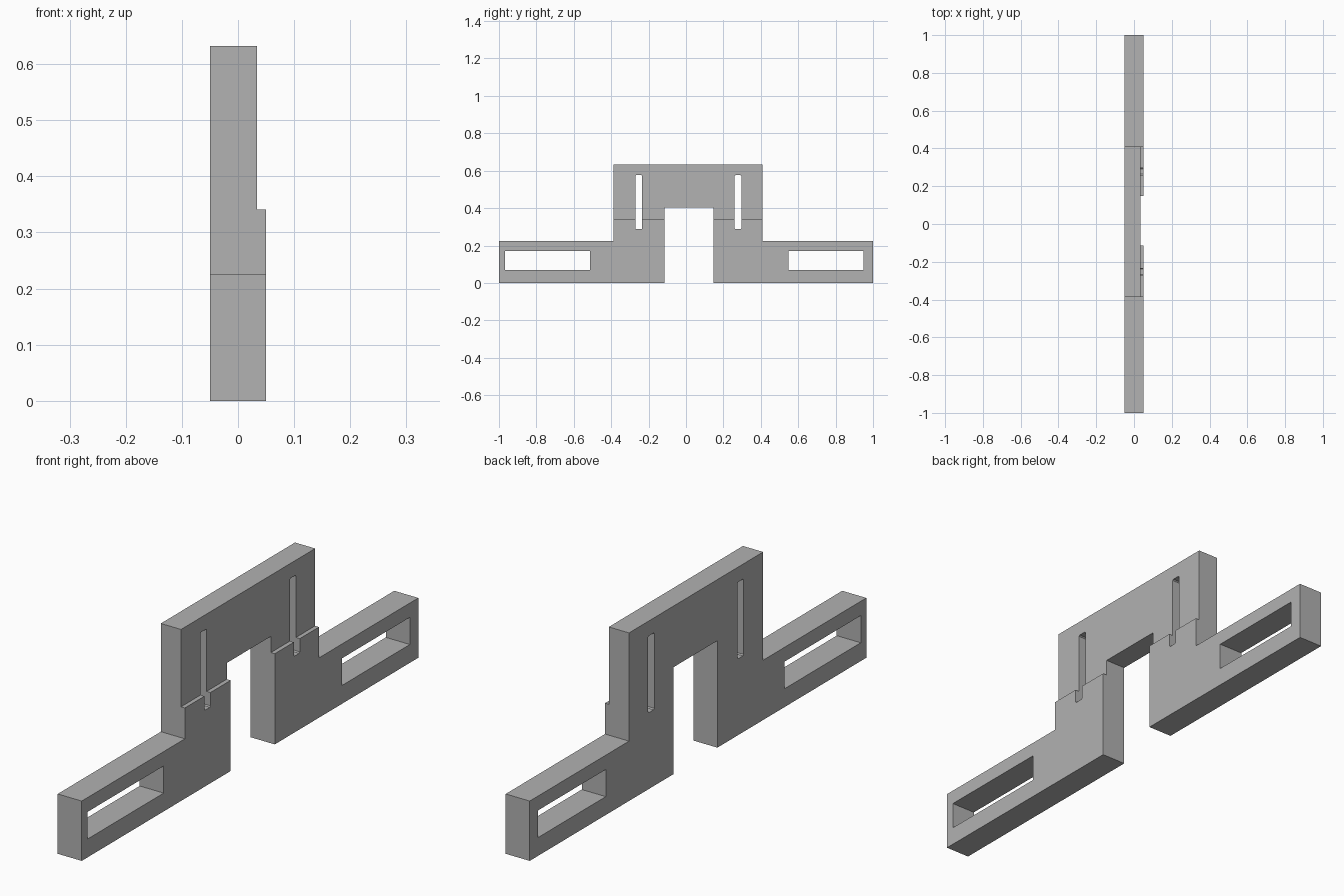
import bpy, bmesh

default_cube = bpy.data.objects.get("Cube")
if default_cube:
    bpy.data.objects.remove(default_cube, do_unlink=True)

HALF = 0.05       # half thickness of the plate
ARM_TOP = 0.225
TOP = 0.632

grey = bpy.data.materials.new("plain_grey")
grey.use_nodes = True
colour = (0.445, 0.445, 0.445, 1)
grey.diffuse_color = colour
grey.node_tree.nodes["Principled BSDF"].inputs["Base Color"].default_value = colour


def extrude_profile(name, points, x0, x1):
    """Extrude a (y, z) outline along x."""
    bm = bmesh.new()
    face = bm.faces.new([bm.verts.new((x0, y, z)) for y, z in points])
    moved = bmesh.ops.extrude_face_region(bm, geom=[face])["geom"]
    bmesh.ops.translate(bm, vec=(x1 - x0, 0, 0),
                        verts=[v for v in moved if isinstance(v, bmesh.types.BMVert)])
    bmesh.ops.recalc_face_normals(bm, faces=bm.faces)
    mesh = bpy.data.meshes.new(name)
    bm.to_mesh(mesh)
    bm.free()
    mesh.materials.append(grey)
    obj = bpy.data.objects.new(name, mesh)
    bpy.context.collection.objects.link(obj)
    return obj


def cut(target, y0, y1, z0, z1, x0=-0.1, x1=0.1, c=0.0):
    """Subtract a box, with corners clipped by c, from the target."""
    points = [(y0, z0), (y1, z0), (y1, z1), (y0, z1)]
    if c:
        points = [(y0 + c, z0), (y1 - c, z0), (y1, z0 + c), (y1, z1 - c),
                  (y1 - c, z1), (y0 + c, z1), (y0, z1 - c), (y0, z0 + c)]
    cutter = extrude_profile("cutter", points, x0, x1)
    cutter.hide_render = True
    mod = target.modifiers.new("cut", "BOOLEAN")
    mod.operation, mod.solver, mod.object = "DIFFERENCE", "EXACT", cutter
    bpy.context.view_layer.objects.active = target
    bpy.ops.object.modifier_apply(modifier=mod.name)
    bpy.data.objects.remove(cutter, do_unlink=True)


# Bracket: low side arms, raised bridge and central opening
bracket = extrude_profile("bracket_plate", [
    (-1, 0), (-0.115, 0), (-0.115, 0.402), (0.147, 0.402), (0.147, 0), (1, 0),
    (1, ARM_TOP), (0.41, ARM_TOP), (0.41, TOP), (-0.387, TOP),
    (-0.387, ARM_TOP), (-1, ARM_TOP)], -HALF, HALF)

# Thinner upper part of the bridge
cut(bracket, -0.6, 0.6, 0.341, 0.8, x0=0.034)

# Narrow upright slots in the bridge
for y in (-0.253, 0.278):
    cut(bracket, y - 0.018, y + 0.018, 0.287, 0.576, c=0.004)

# Long slots in the arms
for y0, y1 in ((-0.967, -0.513), (0.548, 0.95)):
    cut(bracket, y0, y1, 0.069, 0.171)
